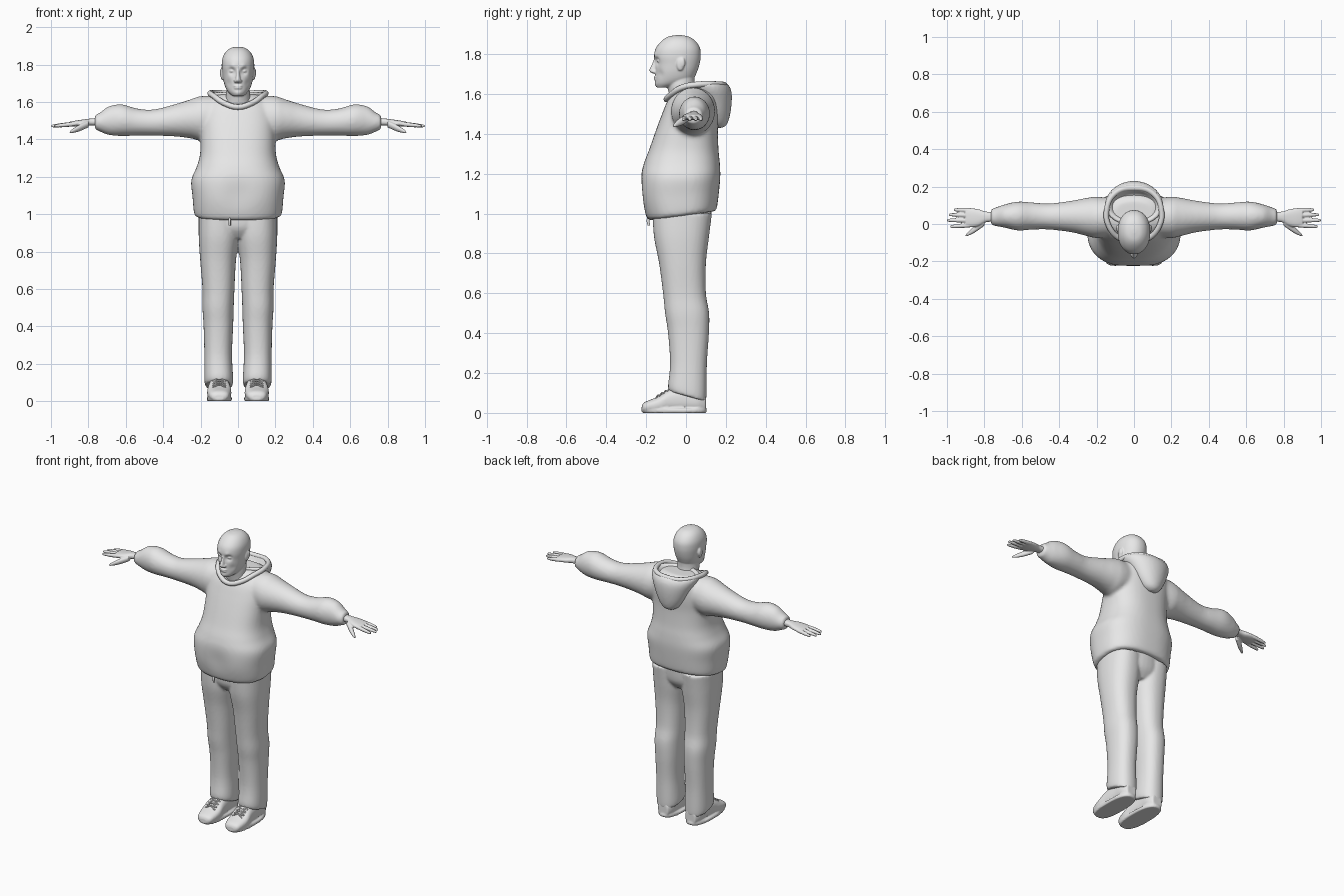
import bpy, bmesh, math
from mathutils import Vector

cube = bpy.data.objects.get("Cube")
if cube:
    bpy.data.objects.remove(cube, do_unlink=True)

grey = bpy.data.materials.new("plain grey")
grey.use_nodes = True
grey.diffuse_color = (0.8, 0.8, 0.8, 1)
grey.node_tree.nodes["Principled BSDF"].inputs["Base Color"].default_value = (0.8, 0.8, 0.8, 1)


def sym(rows):
    """Rows of (z, half width, y0, y1) become full centred rings."""
    return [(z, -w, w, a, b) for z, w, a, b in rows]


def spline(rows, steps):
    """Catmull-Rom interpolation between ring rows."""
    out = []
    for i in range(len(rows) - 1):
        quad = rows[max(i - 1, 0)], rows[i], rows[i + 1], rows[min(i + 2, len(rows) - 1)]
        for k in range(steps):
            t = k / steps
            out.append([b + 0.5 * t * (c - a + t * (2 * a - 5 * b + 4 * c - d + t * (3 * (b - c) + d - a)))
                        for a, b, c, d in zip(*quad)])
    return out + [list(rows[-1])]


def loft(bm, axis, rows, mirror=False, power=2.0, seg=40, steps=5):
    """Closed skin over superellipse rings given by their extents along an axis."""
    for side in ((1, -1) if mirror else (1,)):
        rings = []
        for t, u0, u1, v0, v1 in spline(rows, steps):
            ring = []
            for i in range(seg):
                a = math.tau * i / seg
                c, s = math.cos(a), math.sin(a)
                u = (u0 + u1 + (u1 - u0) * math.copysign(abs(c) ** (2 / power), c)) / 2
                v = (v0 + v1 + (v1 - v0) * math.copysign(abs(s) ** (2 / power), s)) / 2
                p = {"x": (t, u, v), "y": (u, t, v), "z": (u, v, t)}[axis]
                ring.append(bm.verts.new((p[0] * side, p[1], p[2])))
            rings.append(ring)
        for r, q in zip(rings, rings[1:]):
            for i in range(seg):
                j = (i + 1) % seg
                bm.faces.new((r[i], r[j], q[j], q[i]))
        bm.faces.new(rings[0][::-1])
        bm.faces.new(rings[-1])


def ball(bm, centre, size, mirror=False):
    for side in ((1, -1) if mirror else (1,)):
        new = bmesh.ops.create_uvsphere(bm, u_segments=20, v_segments=12, radius=1)["verts"]
        for v in new:
            v.co = Vector([v.co[k] * size[k] + centre[k] for k in range(3)])
            v.co.x *= side


def push(bm, centre, radius, offset):
    """Soft sculpting dent or bulge, on both sides."""
    for v in bm.verts:
        d = (Vector((abs(v.co.x), v.co.y, v.co.z)) - Vector(centre)).length / radius
        v.co.y += offset * math.exp(-d * d)


def fuse(name, bm, voxel, smooth):
    """Blend overlapping volumes into one smooth skin."""
    bmesh.ops.recalc_face_normals(bm, faces=bm.faces)
    mesh = bpy.data.meshes.new(name)
    bm.to_mesh(mesh)
    bm.free()
    mesh.materials.append(grey)
    ob = bpy.data.objects.new(name, mesh)
    bpy.context.collection.objects.link(ob)
    mod = ob.modifiers.new("fuse", "REMESH")
    mod.mode = "VOXEL"
    mod.voxel_size = voxel
    mod.use_smooth_shade = True
    soft = ob.modifiers.new("soften", "SMOOTH")
    soft.factor = 0.5
    soft.iterations = smooth
    return ob


def cord(name, paths, radius, cyclic=False):
    data = bpy.data.curves.new(name, "CURVE")
    data.dimensions = "3D"
    data.bevel_depth = radius
    data.bevel_resolution = 3
    data.use_fill_caps = True
    for path in paths:
        sp = data.splines.new("BEZIER")
        sp.bezier_points.add(len(path) - 1)
        for bp, p in zip(sp.bezier_points, path):
            bp.co = p
            bp.handle_left_type = bp.handle_right_type = "AUTO"
        sp.use_cyclic_u = cyclic
    data.materials.append(grey)
    ob = bpy.data.objects.new(name, data)
    bpy.context.collection.objects.link(ob)


# Hooded top: body and sleeves, with the hem rising toward the back
bm = bmesh.new()
loft(bm, "z", sym([(.965, .222, -.18, .145), (.985, .235, -.2, .155), (1.08, .243, -.225, .165),
                   (1.18, .25, -.228, .172), (1.25, .222, -.212, .17), (1.32, .203, -.185, .163),
                   (1.42, .2, -.15, .16), (1.5, .2, -.12, .165), (1.57, .185, -.09, .165),
                   (1.62, .15, -.05, .15), (1.64, .1, -.02, .12)]), power=2.5, seg=64)
for v in bm.verts:
    v.co.z += max(0, 1.2 - v.co.z) / .22 * (v.co.y + .19) * .13
push(bm, (0, -.22, 1.1), .08, .012)
loft(bm, "x", [(.05, -.06, .13, 1.43, 1.63), (.19, -.075, .145, 1.395, 1.632),
               (.25, -.065, .14, 1.405, 1.615), (.33, -.045, .125, 1.415, 1.59),
               (.45, -.03, .11, 1.42, 1.56), (.54, -.03, .115, 1.42, 1.565),
               (.62, -.035, .12, 1.418, 1.587), (.69, -.02, .105, 1.423, 1.577),
               (.735, -.012, .09, 1.44, 1.545), (.765, -.005, .08, 1.453, 1.53)], True)
fuse("hooded_top", bm, .011, 5)

# Lowered hood: a cup hanging behind the neck, with a rolled collar edge
bm = bmesh.new()
loft(bm, "z", sym([(1.43, .02, .15, .185), (1.45, .055, .11, .207), (1.5, .09, .08, .222),
                   (1.57, .125, .04, .23), (1.62, .15, 0, .226), (1.65, .155, -.01, .207),
                   (1.652, .135, .01, .185), (1.61, .1, .03, .16)]))
fuse("hood", bm, .009, 3)
half = [(.07, -.08, 1.592), (.13, -.02, 1.632), (.147, .07, 1.648), (.1, .165, 1.648)]
cord("collar", [[(0, -.098, 1.573)] + half + [(0, .192, 1.645)] +
                [(-x, y, z) for x, y, z in reversed(half)]], .015, True)

# Trousers: hips and two loose legs, hems lower at the heel
bm = bmesh.new()
loft(bm, "z", sym([(.87, .16, -.12, .08), (.93, .2, -.16, .12), (1.03, .205, -.165, .13)]))
loft(bm, "z", [(.085, .03, .175, -.085, .1), (.12, .026, .18, -.09, .103), (.25, .032, .18, -.08, .105),
               (.4, .026, .184, -.09, .115), (.5, .023, .19, -.105, .116), (.6, .019, .19, -.115, .1),
               (.75, .011, .202, -.135, .1), (.88, -.005, .21, -.16, .115),
               (1, 0, .21, -.168, .13)], True, 2.3)
for v in bm.verts:
    v.co.z -= max(0, .2 - v.co.z) / .115 * v.co.y * .28
fuse("trousers", bm, .008, 4)
cord("drawstring", [[(-.045, -.17, 1), (-.045, -.19, .97), (-.045, -.186, .94)]], .007)

# Shoes: upper, sole and crossed laces
bm = bmesh.new()
loft(bm, "y", [(-.222, .075, .125, .006, .035), (-.205, .05, .15, .003, .055), (-.14, .036, .165, .002, .082),
               (-.08, .04, .16, .002, .12), (0, .045, .155, .002, .13), (.06, .047, .153, .002, .12),
               (.1, .065, .135, .004, .09)], True, 2.5)
loft(bm, "z", [(0, .036, .164, -.218, .1), (.01, .032, .168, -.225, .105),
               (.022, .034, .166, -.222, .103)], True, 2.6, steps=2)
fuse("shoes", bm, .006, 2)
laces = []
for side in (-1, 1):
    for i in range(4):
        y, z = -.15 + .019 * i, .08 + .011 * i
        for d in (-1, 1):
            laces.append([(side * .1 - d * .035, y, z - .006), (side * .1, y + .01, z + .009),
                          (side * .1 + d * .035, y + .02, z + .004)])
cord("laces", laces, .004)

# Head: skull and jaw with sculpted sockets, then neck, nose, lips, eyes and ears
bm = bmesh.new()
loft(bm, "z", sym([(1.632, .028, -.145, -.08), (1.65, .05, -.153, -.01), (1.675, .066, -.153, .035),
                   (1.71, .077, -.154, .055), (1.75, .083, -.155, .068), (1.79, .087, -.16, .074),
                   (1.83, .084, -.151, .07), (1.865, .068, -.123, .048), (1.887, .042, -.09, .015),
                   (1.895, .01, -.05, -.025)]), seg=72, power=2.15, steps=7)
push(bm, (.034, -.15, 1.765), .018, .018)
push(bm, (.03, -.155, 1.79), .014, -.005)
push(bm, (.05, -.13, 1.7), .02, .006)
push(bm, (0, -.155, 1.645), .016, -.005)
loft(bm, "z", sym([(1.54, .09, -.07, .08), (1.6, .069, -.085, .055), (1.65, .064, -.095, .043),
                   (1.7, .06, -.09, .045)]))
loft(bm, "z", sym([(1.703, .012, -.17, -.14), (1.711, .018, -.181, -.14), (1.722, .014, -.184, -.14),
                   (1.75, .009, -.171, -.14), (1.782, .008, -.158, -.14)]), seg=20)
ball(bm, (.014, -.16, 1.711), (.008, .012, .008), True)
ball(bm, (0, -.15, 1.685), (.025, .013, .005))
ball(bm, (0, -.149, 1.674), (.022, .013, .006))
ball(bm, (.033, -.132, 1.765), (.014, .014, .009), True)
ball(bm, (.084, -.028, 1.75), (.01, .02, .034), True)
ball(bm, (.087, -.018, 1.756), (.01, .014, .026), True)
fuse("head", bm, .0045, 2)

# Hands: palms down, four fingers and a thumb angled forward
bm = bmesh.new()
loft(bm, "x", [(.73, .012, .066, 1.473, 1.516), (.79, .01, .066, 1.474, 1.511),
               (.83, -.01, .078, 1.47, 1.506), (.87, -.018, .084, 1.468, 1.5),
               (.9, -.012, .08, 1.47, 1.494)], True, 2.4)


def finger(start, end, r0, r1):
    rows = []
    for k, r in ((0, r0), (.5, r0), (.92, r1), (1, r1 * .5)):
        x, y, z = Vector(start).lerp(Vector(end), k)
        rows.append((x, y - r, y + r, z - r, z + r))
    loft(bm, "x", rows, True, seg=16)


for y0, y1, tip in ((.073, .076, .962), (.046, .05, .99), (.019, .02, 1), (-.006, -.014, .982)):
    finger((.87, y0, 1.483), (tip, y1, 1.471), .0115, .008)
finger((.8, .008, 1.482), (.9, -.062, 1.438), .018, .009)
fuse("hands", bm, .004, 2)
